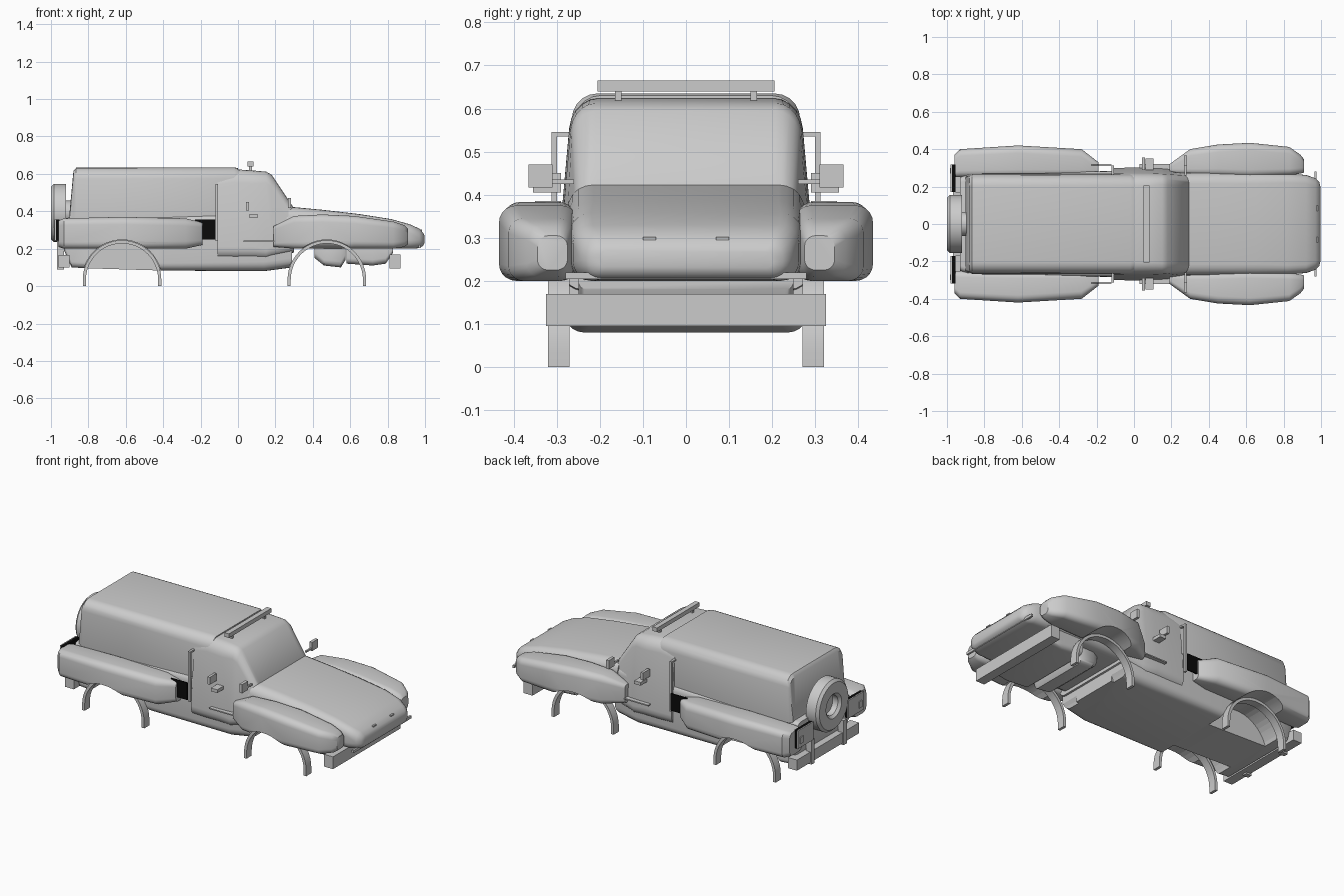
import bpy, bmesh
from math import pi, sin, cos, radians
from mathutils import Vector

if "Cube" in bpy.data.objects:
    bpy.data.objects.remove(bpy.data.objects["Cube"], do_unlink=True)


def material(name, value):
    m = bpy.data.materials.new(name)
    m.use_nodes = True
    colour = (value, value, value, 1)
    m.diffuse_color = colour
    m.node_tree.nodes["Principled BSDF"].inputs["Base Color"].default_value = colour
    return m


GREY = material("body grey", 0.6)
BLACK = material("black", 0.003)


def finish(name, bm, mat=GREY, smooth=True):
    bmesh.ops.recalc_face_normals(bm, faces=bm.faces)
    mesh = bpy.data.meshes.new(name)
    bm.to_mesh(mesh)
    bm.free()
    mesh.materials.append(mat)
    ob = bpy.data.objects.new(name, mesh)
    bpy.context.collection.objects.link(ob)
    if smooth:
        shade(ob)
    return ob


def shade(ob):
    bpy.ops.object.select_all(action="DESELECT")
    ob.select_set(True)
    bpy.context.view_layer.objects.active = ob
    bpy.ops.object.shade_smooth_by_angle(angle=radians(35))


def bridge(bm, rings, closed=False):
    n = len(rings[0])
    pairs = list(zip(rings, rings[1:]))
    if closed:
        pairs.append((rings[-1], rings[0]))
    for a, b in pairs:
        for i in range(n):
            j = (i + 1) % n
            bm.faces.new((a[i], a[j], b[j], b[i]))
    if not closed:
        bm.faces.new(rings[0])
        bm.faces.new(rings[-1])


def loft(name, stations, side=1):
    """Rounded box sections along x: x, y0, y1, z0, z1, radius, top inset."""
    bm = bmesh.new()
    rings = []
    for x, y0, y1, z0, z1, r, inset in stations:
        ring = []
        mid = (y0 + y1) / 2
        corners = ((y1 - r, z1 - r), (y0 + r, z1 - r), (y0 + r, z0 + r), (y1 - r, z0 + r))
        for c, (cy, cz) in enumerate(corners):
            for k in range(6):
                a = (c + k / 5) * pi / 2
                y, z = cy + r * cos(a), cz + r * sin(a)
                y = mid + (y - mid) * (1 - inset * (z - z0) / (z1 - z0))
                ring.append(bm.verts.new((x, y * side, z)))
        rings.append(ring)
    bridge(bm, rings)
    return finish(name, bm)


def hull(name, stations, inset=0):
    return loft(name, [(x, -w, w, z0, z1, r, inset) for x, w, z0, z1, r in stations])


def box(name, x, y, z, mat=GREY):
    bm = bmesh.new()
    bmesh.ops.create_cube(bm, size=1)
    for v in bm.verts:
        v.co = Vector([(a + b) / 2 + c * (b - a) for (a, b), c in zip((x, y, z), v.co)])
    return finish(name, bm, mat, False)


def pair(name, x, y, z, mat=GREY):
    for label, s in (("left", 1), ("right", -1)):
        box(label + "_" + name, x, sorted((s * y[0], s * y[1])), z, mat)


def cut(ob, cutters):
    bpy.context.view_layer.objects.active = ob
    for c in cutters:
        mod = ob.modifiers.new("wheel_opening", "BOOLEAN")
        mod.operation = "DIFFERENCE"
        mod.object = c
        mod.solver = "EXACT"
        bpy.ops.object.modifier_apply(modifier=mod.name)
    shade(ob)


REAR_X, FRONT_X, AXLE_Z = -0.62, 0.475, 0.035

# Wheel opening cutters
cutters = {}
for x in (REAR_X, FRONT_X):
    for s in (1, -1):
        bpy.ops.mesh.primitive_cylinder_add(vertices=48, radius=0.212, depth=0.4,
                                            location=(x, s * 0.35, AXLE_Z),
                                            rotation=(pi / 2, 0, 0))
        c = bpy.context.object
        c.name = "wheel_cutter"
        c.hide_render = True
        cutters[x, s] = c

# Main shell
hull("canopy", [(-0.9, 0.255, 0.3, 0.4, 0.03), (-0.88, 0.262, 0.3, 0.615, 0.05),
                (-0.865, 0.27, 0.3, 0.633, 0.06), (-0.02, 0.272, 0.3, 0.635, 0.06),
                (0, 0.265, 0.3, 0.63, 0.06)], 0.03)
cab = hull("cab", [(-0.11, 0.305, 0.14, 0.61, 0.07), (-0.02, 0.308, 0.14, 0.625, 0.07),
                   (0.08, 0.308, 0.14, 0.618, 0.07), (0.15, 0.305, 0.14, 0.612, 0.06),
                   (0.18, 0.302, 0.15, 0.595, 0.06), (0.3, 0.29, 0.18, 0.415, 0.05)], 0.14)
belly = hull("lower_body", [(-0.93, 0.25, 0.19, 0.36, 0.03), (-0.89, 0.265, 0.1, 0.37, 0.03),
                            (-0.8, 0.27, 0.095, 0.37, 0.03), (-0.4, 0.28, 0.083, 0.38, 0.04),
                            (0.14, 0.285, 0.08, 0.4, 0.05), (0.29, 0.27, 0.1, 0.4, 0.05)])
hull("bonnet", [(0.27, 0.275, 0.2, 0.425, 0.06), (0.45, 0.275, 0.2, 0.408, 0.06),
                (0.65, 0.275, 0.2, 0.385, 0.06), (0.82, 0.27, 0.2, 0.358, 0.05),
                (0.92, 0.262, 0.2, 0.33, 0.045), (0.97, 0.245, 0.203, 0.307, 0.045),
                (0.99, 0.225, 0.215, 0.285, 0.03), (0.997, 0.2, 0.23, 0.27, 0.015)])
hull("front_skid", [(0.58, 0.25, 0.12, 0.24, 0.03), (0.72, 0.25, 0.11, 0.24, 0.03),
                    (0.79, 0.25, 0.12, 0.24, 0.03), (0.83, 0.25, 0.18, 0.24, 0.02)])
hull("front_axle_housing", [(0.41, 0.17, 0.15, 0.24, 0.03), (0.46, 0.2, 0.11, 0.24, 0.03),
                            (0.55, 0.2, 0.1, 0.24, 0.03), (0.575, 0.19, 0.14, 0.24, 0.03)])
cut(belly, cutters.values())
cut(cab, (cutters[FRONT_X, 1], cutters[FRONT_X, -1]))

# Fenders and wheel arch hoops
front_fender = [(0.19, 0.27, 0.32, 0.21, 0.32, 0.02, 0), (0.3, 0.26, 0.4, 0.2, 0.375, 0.035, 0),
                (0.45, 0.255, 0.425, 0.2, 0.383, 0.04, 0), (0.62, 0.25, 0.434, 0.2, 0.375, 0.04, 0),
                (0.83, 0.26, 0.412, 0.2, 0.345, 0.035, 0), (0.89, 0.27, 0.37, 0.21, 0.325, 0.03, 0),
                (0.91, 0.275, 0.345, 0.225, 0.305, 0.025, 0)]
rear_fender = [(-0.96, 0.25, 0.37, 0.21, 0.35, 0.03, 0), (-0.93, 0.25, 0.4, 0.2, 0.362, 0.035, 0),
               (-0.62, 0.25, 0.42, 0.2, 0.37, 0.04, 0), (-0.28, 0.25, 0.4, 0.2, 0.362, 0.04, 0),
               (-0.19, 0.26, 0.33, 0.22, 0.34, 0.025, 0)]


def arch(name, x, side):
    bm = bmesh.new()
    rings = []
    for k in range(-1, 25):
        a = pi * min(max(k, 0), 24) / 24
        drop = AXLE_Z if k < 0 else 0
        rings.append((a, AXLE_Z - drop))
    rings.append((pi, 0))
    loops = [[bm.verts.new((x + r * cos(a), side * y, z + r * sin(a)))
              for r, y in ((0.21, 0.27), (0.21, 0.32), (0.193, 0.32), (0.193, 0.27))]
             for a, z in rings]
    bridge(bm, loops)
    finish(name, bm)


for label, s in (("left", 1), ("right", -1)):
    for end, x, shape in (("front", FRONT_X, front_fender), ("rear", REAR_X, rear_fender)):
        cut(loft(f"{label}_{end}_fender", shape, s), [cutters[x, s]])
        arch(f"{label}_{end}_wheel_arch", x, s)
for c in cutters.values():
    bpy.data.objects.remove(c, do_unlink=True)

# Spare wheel with recessed hub
bm = bmesh.new()
profile = ((-0.92, 0.155), (-0.985, 0.155), (-1, 0.14), (-1, 0.075), (-0.985, 0.06), (-0.92, 0.06))
loops = [[bm.verts.new((x, r * cos(a), 0.392 + r * sin(a))) for x, r in profile]
         for a in (2 * pi * k / 40 for k in range(40))]
bridge(bm, loops, True)
finish("spare_tyre", bm)
bpy.ops.mesh.primitive_cylinder_add(vertices=32, radius=0.065, depth=0.06,
                                    location=(-0.92, 0, 0.392), rotation=(0, pi / 2, 0))
bpy.context.object.name = "spare_hub"
bpy.context.object.data.materials.append(GREY)
shade(bpy.context.object)

# Bumpers, rails and light bar
box("front_bumper", (0.81, 0.87), (-0.325, 0.325), (0.095, 0.17))
box("nose_rail", (0.965, 0.977), (-0.28, 0.28), (0.204, 0.22))
box("rear_bumper", (-0.96, -0.9), (-0.3, 0.3), (0.1, 0.165))
pair("bumper_upright", (-0.968, -0.93), (0.14, 0.17), (0.09, 0.24))
box("roof_light_bar", (0.052, 0.082), (-0.205, 0.205), (0.64, 0.665))
pair("light_bar_mount", (0.06, 0.075), (0.15, 0.165), (0.6, 0.645))

# Tail panels and side vents
pair("tail_panel", (-0.98, -0.974), (0.17, 0.318), (0.245, 0.355))
pair("tail_panel_backing", (-0.974, -0.955), (0.17, 0.318), (0.245, 0.355), BLACK)
pair("tail_lamp", (-0.985, -0.978), (0.27, 0.3), (0.27, 0.31))
pair("side_vent", (-0.23, -0.12), (0.312, 0.319), (0.25, 0.355), BLACK)

# Side poles, mirrors, handles and steps
pair("side_pole", (-0.12, -0.106), (0.299, 0.312), (0.24, 0.545))
pair("pole_arm", (-0.12, -0.106), (0.26, 0.312), (0.535, 0.545))
pair("mirror", (0.266, 0.284), (0.31, 0.366), (0.417, 0.47))
pair("mirror_arm", (0.27, 0.28), (0.26, 0.315), (0.425, 0.435))
pair("door_mirror", (0.042, 0.058), (0.29, 0.355), (0.405, 0.45))
pair("door_handle", (0.062, 0.105), (0.29, 0.35), (0.365, 0.385))
pair("side_step", (0.03, 0.2), (0.27, 0.322), (0.237, 0.244))
pair("nose_slit", (0.955, 0.985), (0.07, 0.1), (0.295, 0.302))
